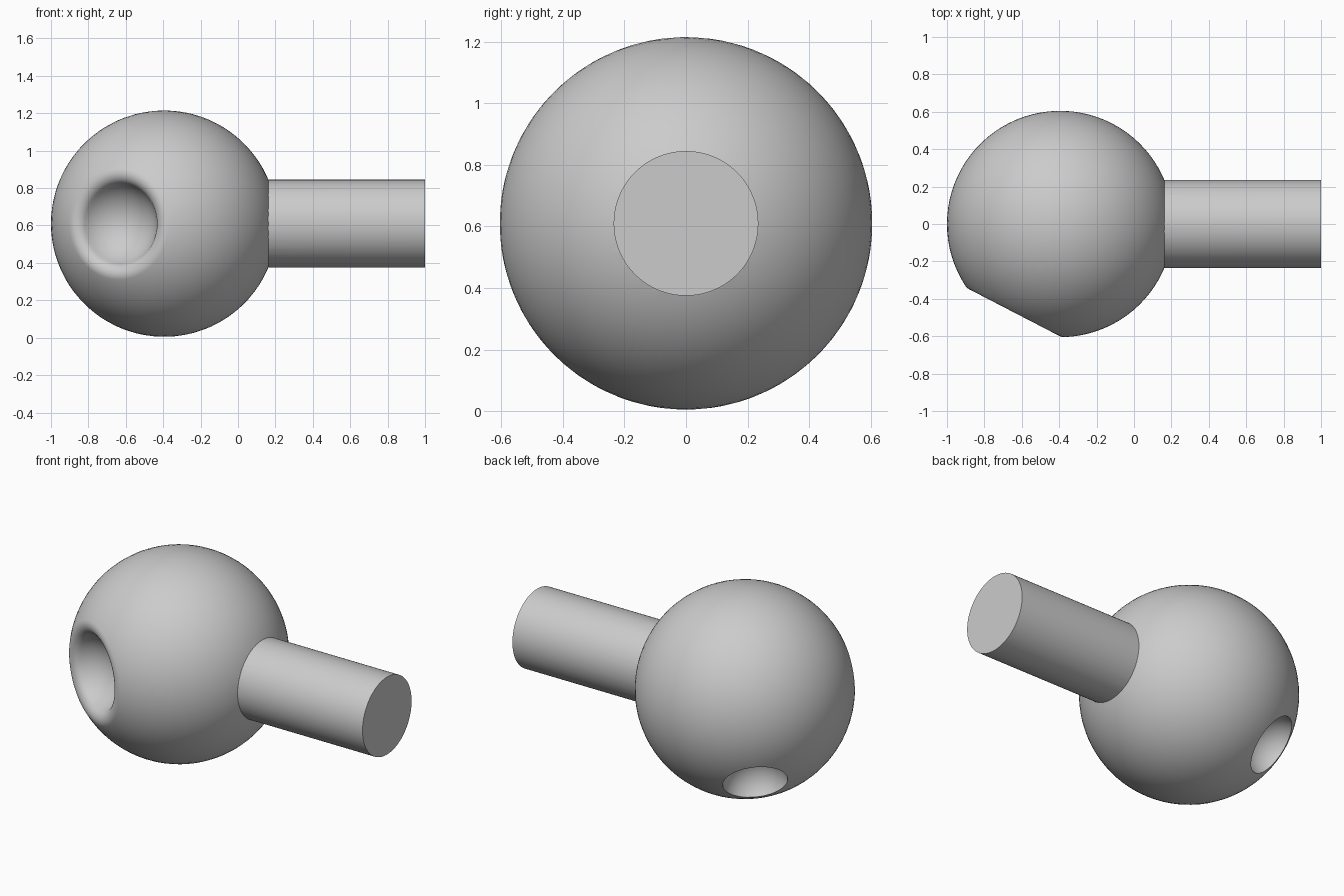
import bpy
import math
from mathutils import Vector

if "Cube" in bpy.data.objects:
    bpy.data.objects.remove(bpy.data.objects["Cube"])

R = 0.605                              # ball radius
CENTRE = Vector((-0.395, 0, 0.61))     # ball centre
SOCKET_DIR = Vector((-0.46, -0.888, 0)).normalized()
HOLE_DIR = Vector((-0.53, 0.585, -0.61)).normalized()

grey = bpy.data.materials.new("plain grey")
grey.diffuse_color = (0.6, 0.6, 0.6, 1)
grey.use_nodes = True
grey.node_tree.nodes["Principled BSDF"].inputs["Base Color"].default_value = grey.diffuse_color


def arc(cx, cy, r, a0, a1, n):
    """Points (radius, height) on an arc; angles measured from the axis."""
    return [(cx + r * math.sin(a0 + (a1 - a0) * i / n),
             cy + r * math.cos(a0 + (a1 - a0) * i / n)) for i in range(n + 1)]


def lathe(name, profile, location, direction, seg=80):
    """Revolve a profile whose two ends lie on the axis."""
    inner = profile[1:-1]
    verts = [(0, 0, profile[0][1])]
    for r, h in inner:
        verts += [(r * math.cos(2 * math.pi * k / seg),
                   r * math.sin(2 * math.pi * k / seg), h) for k in range(seg)]
    verts.append((0, 0, profile[-1][1]))
    last, base = len(verts) - 1, 1 + (len(inner) - 1) * seg
    faces = []
    for k in range(seg):
        j = (k + 1) % seg
        faces += [(0, 1 + k, 1 + j), (base + k, last, base + j)]
        for i in range(len(inner) - 1):
            a, b = 1 + i * seg, 1 + (i + 1) * seg
            faces.append((a + k, b + k, b + j, a + j))
    mesh = bpy.data.meshes.new(name)
    mesh.from_pydata(verts, [], faces)
    mesh.materials.append(grey)
    ob = bpy.data.objects.new(name, mesh)
    bpy.context.collection.objects.link(ob)
    ob.location = location
    ob.rotation_euler = direction.to_track_quat('Z', 'Y').to_euler()
    return ob


# Ball with a round socket whose rim is softened by a fillet
phi, fillet = math.radians(29.7), 0.06
fx, fz = (R - fillet) * math.sin(phi), (R - fillet) * math.cos(phi)
bowl_r = math.hypot(fx, R - fz) - fillet
touch = math.atan2(fx, fz - R)         # bowl angle where the fillet begins
profile = arc(0, R, bowl_r, math.pi, touch, 14)
profile += arc(fx, fz, fillet, touch - math.pi, phi, 10)[1:]
profile += arc(0, 0, R, phi, math.pi, 36)[1:]
ball = lathe("ball_handle", profile, CENTRE, SOCKET_DIR)
# The profile runs upward then down, so make all normals face outward
bpy.context.view_layer.objects.active = ball
ball.select_set(True)
bpy.ops.object.mode_set(mode='EDIT')
bpy.ops.mesh.select_all(action='SELECT')
bpy.ops.mesh.normals_make_consistent(inside=False)
bpy.ops.object.mode_set(mode='OBJECT')

# Small sharp-edged hole, cut by a sphere centred on the ball's surface
bpy.ops.mesh.primitive_uv_sphere_add(segments=48, ring_count=24, radius=0.182,
                                     location=CENTRE + HOLE_DIR * R)
hole_cutter = bpy.context.object
hole_cutter.name = "hole_cutter"
hole_cutter.data.materials.append(grey)

# Straight shaft with a flat end
bpy.ops.mesh.primitive_cylinder_add(vertices=80, radius=0.235, depth=0.95,
                                    location=(0.525, 0, 0.61),
                                    rotation=(0, math.pi / 2, 0))
shaft = bpy.context.object
shaft.name = "shaft"
shaft.data.materials.append(grey)

# Join the parts into one solid
bpy.ops.object.select_all(action='DESELECT')
bpy.context.view_layer.objects.active = ball
ball.select_set(True)
for tool, op in ((hole_cutter, 'DIFFERENCE'), (shaft, 'UNION')):
    tool.hide_render = True
    mod = ball.modifiers.new(tool.name, 'BOOLEAN')
    mod.object, mod.operation, mod.solver = tool, op, 'EXACT'
    bpy.ops.object.modifier_apply(modifier=mod.name)
    bpy.data.objects.remove(tool)
bpy.ops.object.shade_smooth_by_angle(angle=math.radians(30))
